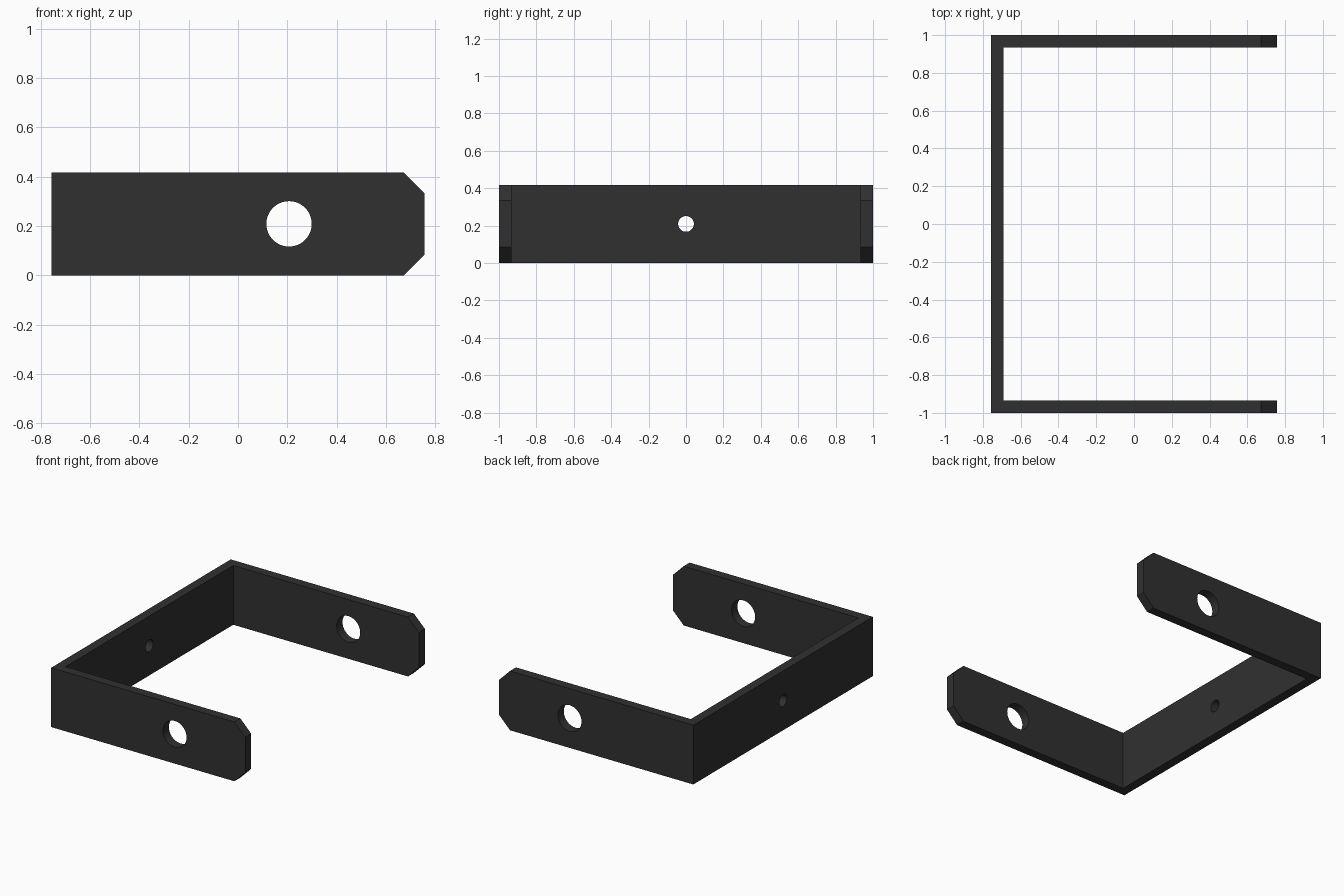
import bpy, bmesh, math

if "Cube" in bpy.data.objects:
    bpy.data.objects.remove(bpy.data.objects["Cube"])

X, Y, H, T = 0.757, 1.0, 0.418, 0.066   # half length, half width, height, plate thickness
CHAMFER = 0.085

# U-shaped bracket: extrude the plan profile upwards
bm = bmesh.new()
half = [(-X, -Y), (X, -Y), (X, -Y + T), (-X + T, -Y + T)]
plan = half + [(x, -y) for x, y in reversed(half)]
face = bm.faces.new([bm.verts.new((x, y, 0)) for x, y in plan])
ext = bmesh.ops.extrude_face_region(bm, geom=[face])
bmesh.ops.translate(bm, vec=(0, 0, H),
                    verts=[g for g in ext["geom"] if isinstance(g, bmesh.types.BMVert)])
bmesh.ops.recalc_face_normals(bm, faces=bm.faces)

# Chamfer the top and bottom edges at the arm tips
tips = [e for e in bm.edges
        if all(v.co.x > X - 1e-4 for v in e.verts)
        and abs(e.verts[0].co.z - e.verts[1].co.z) < 1e-4]
bmesh.ops.bevel(bm, geom=tips, offset=CHAMFER, segments=1, affect='EDGES')

mesh = bpy.data.meshes.new("bracket")
bm.to_mesh(mesh)
bm.free()
bracket = bpy.data.objects.new("bracket", mesh)
bpy.context.collection.objects.link(bracket)

# Dark painted metal
mat = bpy.data.materials.new("dark_metal")
mat.diffuse_color = (0.03, 0.03, 0.03, 1)
mat.use_nodes = True
mat.node_tree.nodes["Principled BSDF"].inputs["Base Color"].default_value = mat.diffuse_color
mesh.materials.append(mat)


def drill(name, radius, depth, loc, rot):
    """Cut a round hole through the bracket."""
    bpy.ops.mesh.primitive_cylinder_add(vertices=64, radius=radius, depth=depth,
                                        location=loc, rotation=rot)
    cutter = bpy.context.object
    cutter.name = name + "_cutter"
    cutter.hide_render = True
    cutter.data.materials.append(mat)
    mod = bracket.modifiers.new(name, 'BOOLEAN')
    mod.operation = 'DIFFERENCE'
    mod.solver = 'EXACT'
    mod.object = cutter
    bpy.context.view_layer.objects.active = bracket
    bpy.ops.object.modifier_apply(modifier=name)
    bpy.data.objects.remove(cutter)


# Large holes through both arms, small mounting hole through the back plate
drill("arm_hole", 0.092, 3, (0.207, 0, H / 2), (math.pi / 2, 0, 0))
drill("mount_hole", 0.042, 0.3, (-X + T / 2, 0, H / 2), (0, math.pi / 2, 0))

# Smooth hole walls, sharp plate edges
bpy.ops.object.select_all(action='DESELECT')
bracket.select_set(True)
bpy.context.view_layer.objects.active = bracket
bpy.ops.object.shade_smooth_by_angle(angle=math.radians(30))
